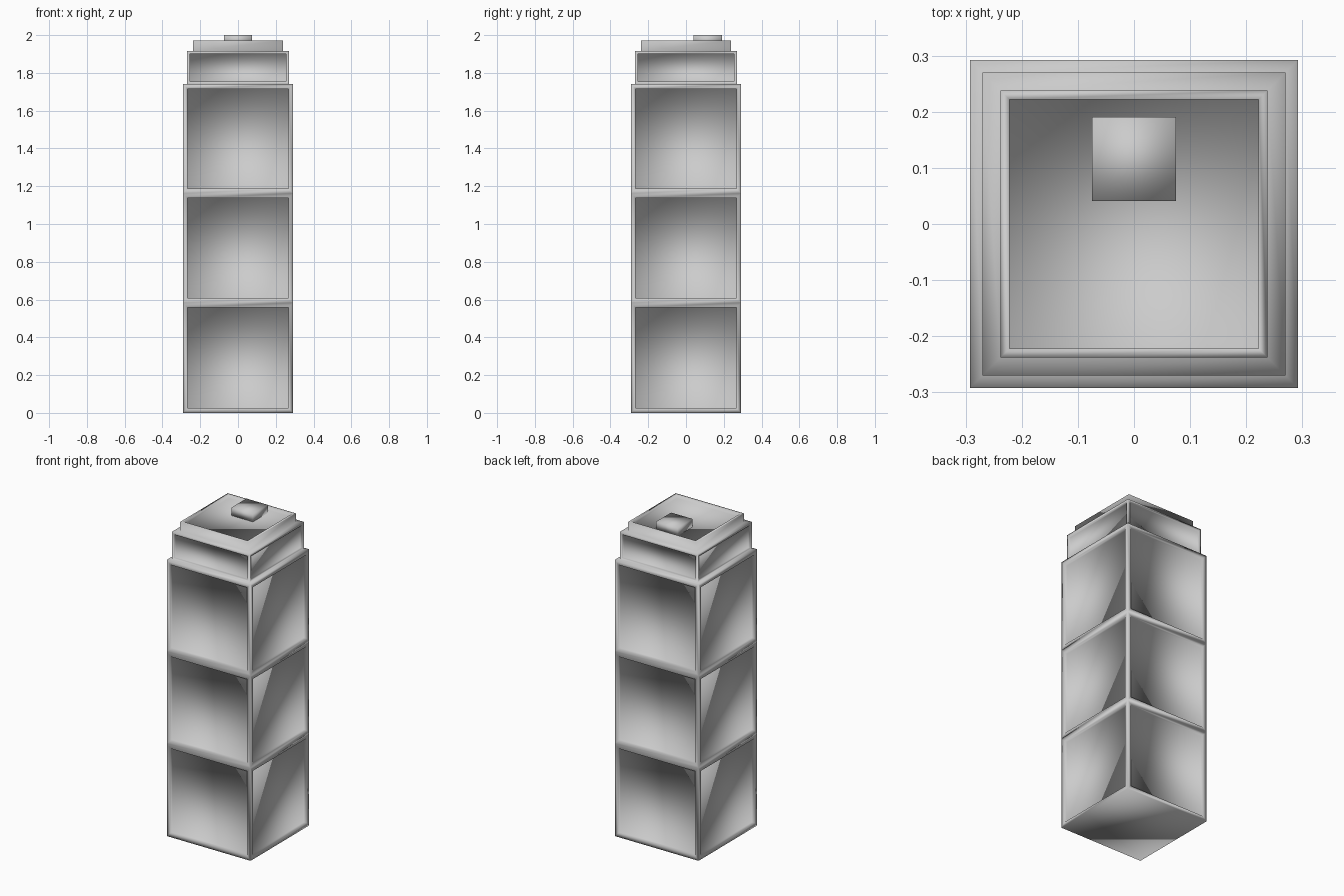
import bpy, bmesh

if "Cube" in bpy.data.objects:
    bpy.data.objects.remove(bpy.data.objects["Cube"])

CORNERS = ((-1, -1), (1, -1), (1, 1), (-1, 1))


def finish(bm, name):
    bmesh.ops.recalc_face_normals(bm, faces=bm.faces)
    me = bpy.data.meshes.new(name)
    bm.to_mesh(me)
    bm.free()
    for p in me.polygons:
        p.use_smooth = True
    ob = bpy.data.objects.new(name, me)
    bpy.context.collection.objects.link(ob)
    return ob


def square_tower(name, rings, recesses, centre=(0, 0)):
    """Stack square rings (half width, z); recess the chosen ring-to-ring bands.
    recesses: {band index: (frame width, depth)}"""
    bm = bmesh.new()
    loops = [[bm.verts.new((centre[0] + sx * h, centre[1] + sy * h, z))
              for sx, sy in CORNERS] for h, z in rings]
    bm.faces.new(loops[0][::-1])
    bands = []
    for a, b in zip(loops, loops[1:]):
        bands.append([bm.faces.new((a[i], a[(i + 1) % 4], b[(i + 1) % 4], b[i]))
                      for i in range(4)])
    bm.faces.new(loops[-1])
    bm.normal_update()
    for i, (frame, depth) in recesses.items():
        # flat frame first, then straight walls pushed inward
        bmesh.ops.inset_individual(bm, faces=bands[i], thickness=frame,
                                   use_even_offset=True)
        bm.normal_update()
        bmesh.ops.inset_individual(bm, faces=bands[i], thickness=0.0, depth=-depth)
        bm.normal_update()
    return finish(bm, name)


# Tower: three panelled storeys, narrower panelled tier, rimmed sunken roof
body_panel = (0.025, 0.02)
square_tower(
    "tower",
    [(0.292, 0.0), (0.292, 0.583), (0.292, 1.162), (0.292, 1.74),
     (0.27, 1.74), (0.27, 1.915),
     (0.238, 1.915), (0.238, 1.972),
     (0.222, 1.972), (0.222, 1.95)],
    {0: body_panel, 1: body_panel, 2: body_panel, 4: (0.015, 0.013)})

# Small block standing on the roof, towards the back
square_tower("roof_block", [(0.075, 1.95), (0.075, 2.0)], {}, centre=(0, 0.116))
